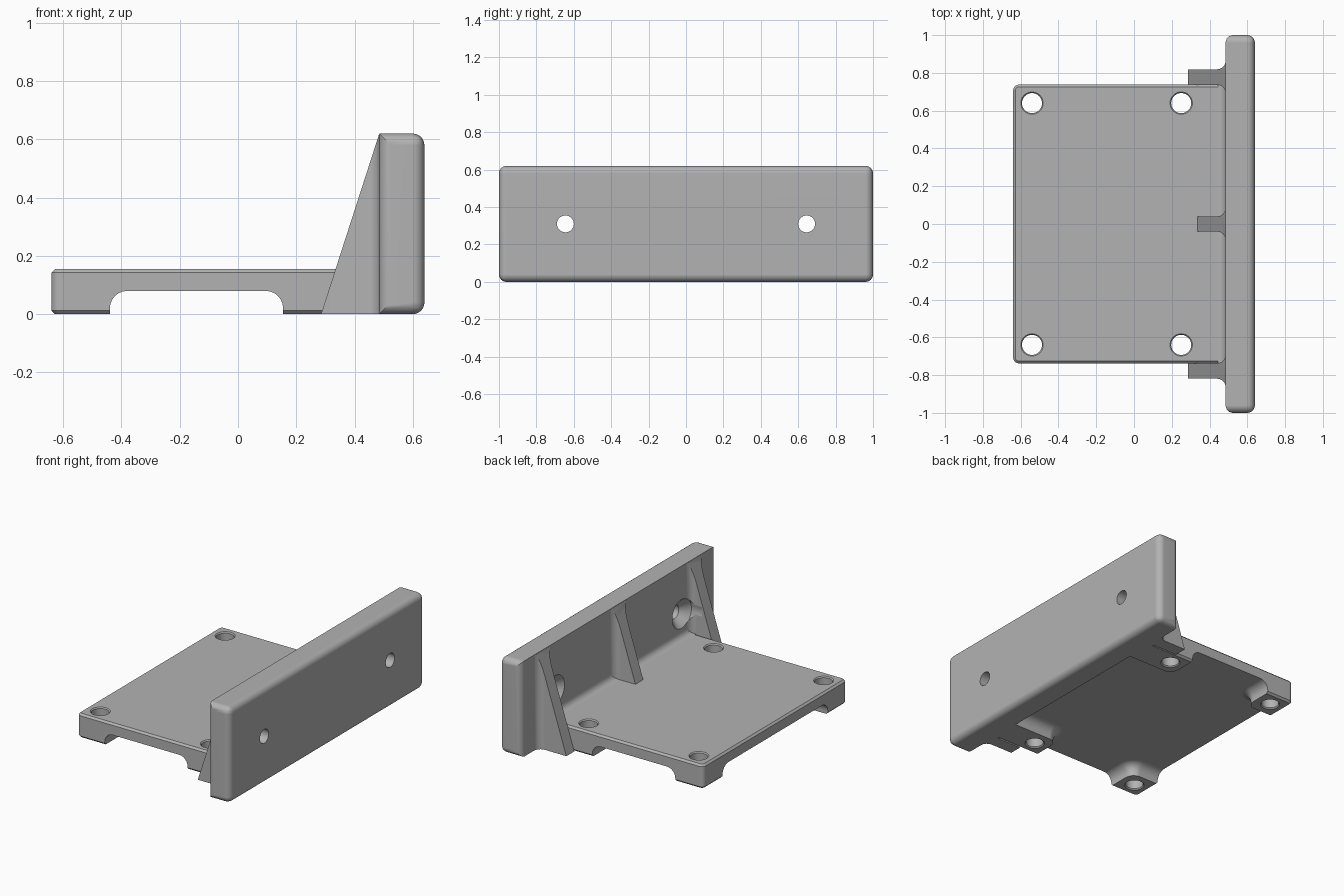
import bpy, bmesh
from math import sin, cos, pi, radians
from mathutils import Vector

cube = bpy.data.objects.get("Cube")
if cube:
    bpy.data.objects.remove(cube, do_unlink=True)

GREY = (0.45, 0.45, 0.45, 1)
metal = bpy.data.materials.new("plain grey")
metal.use_nodes = True
metal.diffuse_color = GREY
bsdf = next(n for n in metal.node_tree.nodes if n.type == 'BSDF_PRINCIPLED')
bsdf.inputs["Base Color"].default_value = GREY

FACE = 0.485          # inner face of the wall
HEIGHT = 0.62
DECK = 0.155          # top of the base plate
HALF = 0.738          # half width of the base plate


def make(name, bm):
    bmesh.ops.recalc_face_normals(bm, faces=bm.faces)
    mesh = bpy.data.meshes.new(name)
    bm.to_mesh(mesh)
    bm.free()
    mesh.materials.append(metal)
    ob = bpy.data.objects.new(name, mesh)
    bpy.context.collection.objects.link(ob)
    return ob


def loft(rings):
    """Closed solid through rings of equal point count."""
    bm = bmesh.new()
    loops = [[bm.verts.new(p) for p in ring] for ring in rings]
    n = len(loops[0])
    for a, b in zip(loops, loops[1:]):
        for i in range(n):
            j = (i + 1) % n
            bm.faces.new((a[i], a[j], b[j], b[i]))
    bm.faces.new(loops[0][::-1])
    bm.faces.new(loops[-1])
    return bm


def box(lo, hi):
    return loft([[(lo[0], lo[1], z), (hi[0], lo[1], z), (hi[0], hi[1], z), (lo[0], hi[1], z)]
                 for z in (lo[2], hi[2])])


def bevel(bm, rule, size, segments):
    edges = [e for e in bm.edges if rule(*(v.co for v in e.verts))]
    bmesh.ops.bevel(bm, geom=edges, offset=size, segments=segments,
                    profile=0.5, affect='EDGES')


def lathe(profile, place):
    """Round solid; place maps (a, b, along) to a point."""
    n = 40
    return loft([[place(r * cos(2 * pi * i / n), r * sin(2 * pi * i / n), h)
                  for i in range(n)] for r, h in profile])


def cut(ob, cutters):
    for c in cutters:
        c.hide_render = True
        m = ob.modifiers.new("cut", 'BOOLEAN')
        m.operation, m.solver, m.object = 'DIFFERENCE', 'EXACT', c
    bpy.context.view_layer.update()
    result = bpy.data.meshes.new_from_object(
        ob.evaluated_get(bpy.context.evaluated_depsgraph_get()))
    ob.modifiers.clear()
    ob.data = result


def near(a, b):
    return abs(a - b) < 1e-4


# Upright wall: rounded everywhere except the two long inner edges
bm = box((FACE, -1, 0), (0.64, 1, HEIGHT))
bevel(bm, lambda p, q: not (near(p.x, FACE) and near(q.x, FACE) and near(p.z, q.z)), 0.04, 6)
wall = make("wall", bm)

# Base plate: rounded outer corners, small chamfers top and bottom
END = 0.5
bm = box((-0.64, -HALF, 0), (END, HALF, DECK))
bevel(bm, lambda p, q: not near(p.z, q.z) and p.x < 0, 0.03, 5)
bevel(bm, lambda p, q: near(p.z, q.z) and not (near(p.x, END) and near(q.x, END)), 0.012, 1)
plate = make("base_plate", bm)


# Cross-shaped hollow under the plate that leaves four feet
def cross(inset, z):
    r, far, pts = 0.06, 0.9, []
    feet = [(0.155, 1, 1), (-0.44, -1, 1), (-0.44, -1, -1), (0.155, 1, -1)]
    for k, (fx, sx, sy) in enumerate(feet):
        cx, cy = fx + sx * r, sy * (0.54 + r)
        arc = []
        for i in range(9):
            a = (k - 1 - i / 8) * pi / 2
            arc.append((cx + (r + inset) * cos(a), cy + (r + inset) * sin(a), z))
        on_x, on_y = (arc[0], arc[-1]) if k % 2 == 0 else (arc[-1], arc[0])
        tip_x, tip_y = (sx * far, on_x[1], z), (on_y[0], sy * far, z)
        pts += [tip_x, *arc, tip_y] if k % 2 == 0 else [tip_y, *arc, tip_x]
    return pts


R = 0.06
rings = [cross(0, -0.1)]
for i in range(7):
    t = i / 6 * pi / 2
    rings.append(cross(R * (1 - cos(t)), 0.08 - R + R * sin(t)))
helpers = [make("hollow_cutter", loft(rings))]

# Plate screw holes with chamfered rims
rim = [(0.068, -0.01), (0.053, 0.007), (0.053, DECK - 0.007), (0.068, DECK + 0.01)]
for x in (-0.54, 0.25):
    for y in (-0.64, 0.64):
        helpers.append(make("plate_hole_cutter", lathe(
            rim, lambda a, b, h, x=x, y=y: (x + a, y + b, h))))
cut(plate, helpers)

# Countersunk wall holes
sink = [(0.097, 0.40), (0.097, FACE - 0.004), (0.045, 0.535), (0.045, 0.75)]
wall_cutters = [make("wall_hole_cutter", lathe(
    sink, lambda a, b, h, y=y: (h, y + a, 0.31 + b))) for y in (-0.645, 0.645)]
cut(wall, wall_cutters)


# Sloped ribs, flared where they meet the wall
def rib(name, y, w, bottom):
    r, side = 0.045, [(0.2, w)]
    for i in range(7):
        a = i / 6 * pi / 2
        side.append((FACE - r + r * sin(a), w + r - r * cos(a)))
    side.append((FACE + 0.015, w + r))
    plan = side + [(px, -py) for px, py in reversed(side)]
    bm = loft([[(px, y + py, z) for px, py in plan] for z in (bottom, HEIGHT - 0.003)])
    bmesh.ops.bisect_plane(bm, geom=bm.verts[:] + bm.edges[:] + bm.faces[:],
                           plane_co=Vector((0.285, 0, 0)),
                           plane_no=Vector((-HEIGHT, 0, 0.2)), clear_outer=True)
    bmesh.ops.holes_fill(bm, edges=[e for e in bm.edges if e.is_boundary])
    return make(name, bm)


ribs = [rib("rib_front", -0.778, 0.041, 0), rib("rib_back", 0.778, 0.041, 0)]
for ob in ribs:
    cut(ob, wall_cutters)
ribs.append(rib("rib_middle", 0, 0.04, 0.1))

# Concave fillet between wall and plate
F = 0.04
section = [(FACE + 0.01, DECK - 0.01), (FACE - F, DECK - 0.01)]
for i in range(7):
    a = i / 6 * pi / 2
    section.append((FACE - F + F * sin(a), DECK + F - F * cos(a)))
section.append((FACE + 0.01, DECK + F))
fillet = make("wall_fillet", loft([[(x, y, z) for x, z in section] for y in (-0.75, 0.75)]))

for ob in helpers + wall_cutters:
    bpy.data.objects.remove(ob, do_unlink=True)

# Smooth curved faces, keep hard edges and flat faces crisp
bpy.ops.object.select_all(action='DESELECT')
for ob in [wall, plate, fillet] + ribs:
    ob.select_set(True)
    bpy.context.view_layer.objects.active = ob
bpy.ops.object.shade_smooth_by_angle(angle=radians(30))
for ob in [wall, plate, fillet] + ribs:
    m = ob.modifiers.new("even_normals", 'WEIGHTED_NORMAL')
    m.keep_sharp = True
